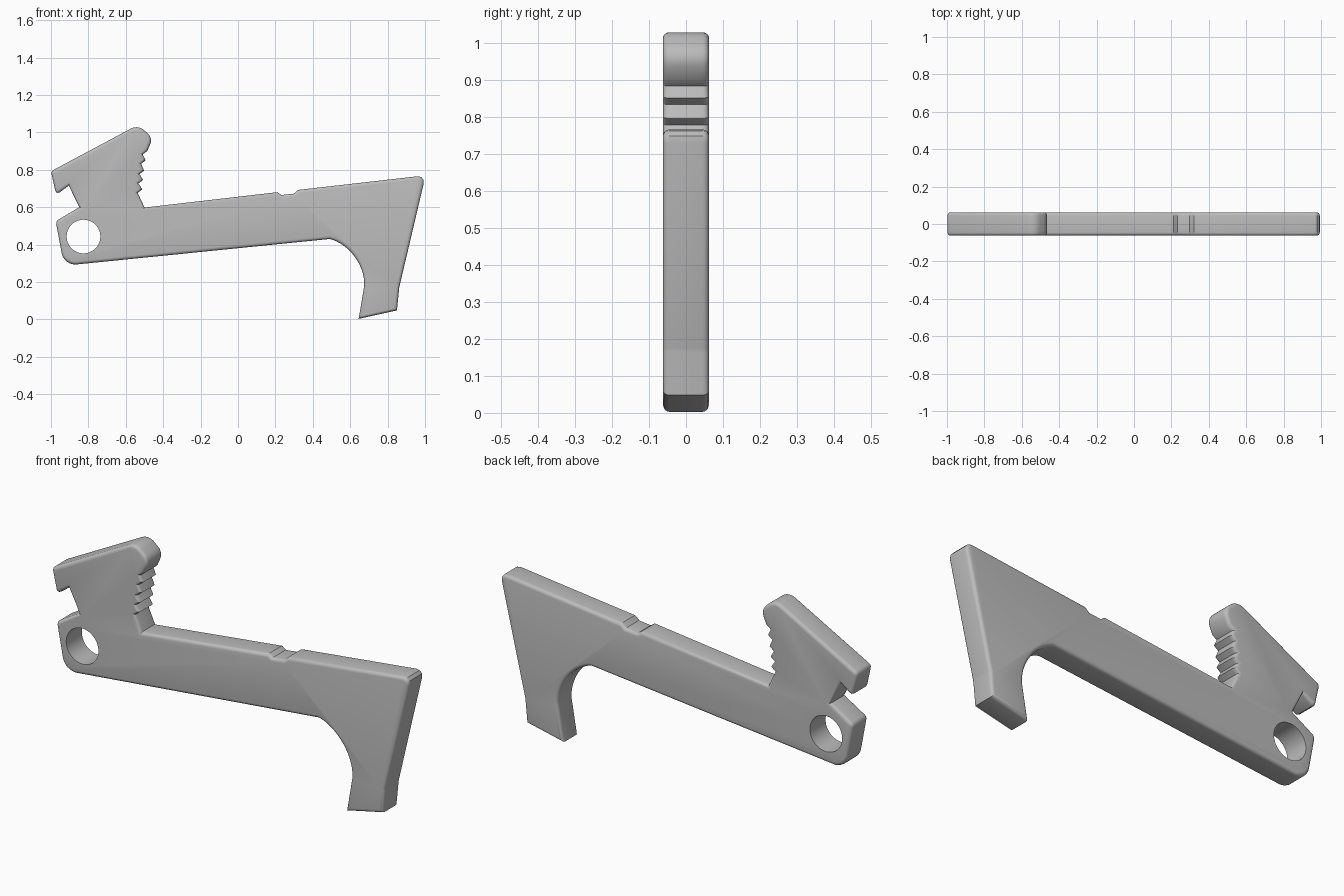
import bpy, bmesh, math
from mathutils import Vector
from mathutils.geometry import interpolate_bezier

HALF = 0.0625   # half thickness
ROUND = 0.017   # edge rounding

cube = bpy.data.objects.get("Cube")
if cube:
    bpy.data.objects.remove(cube, do_unlink=True)

grey = bpy.data.materials.new("plain grey")
grey.use_nodes = True
colour = (0.5, 0.5, 0.5, 1)
grey.diffuse_color = colour
grey.node_tree.nodes["Principled BSDF"].inputs["Base Color"].default_value = colour


def fillet(corners):
    """Replace each (x, z, radius) corner by an arc."""
    out = []
    for i, (x, z, r) in enumerate(corners):
        p = Vector((x, z))
        if r == 0:
            out.append(p)
            continue
        a = (Vector(corners[i - 1][:2]) - p).normalized()
        b = (Vector(corners[(i + 1) % len(corners)][:2]) - p).normalized()
        half = a.angle(b) / 2
        centre = p + (a + b).normalized() * r / math.sin(half)
        start = p + a * r / math.tan(half) - centre
        end = p + b * r / math.tan(half) - centre
        steps = max(3, round(r * 110))
        for k in range(steps + 1):
            d = start.lerp(end, k / steps) if half > 0.8 else start.slerp(end, k / steps)
            out.append(centre + d.normalized() * r)
    return out


# Head: sloped top, rounded tip, grip teeth down the inner side
outline = [(-1.0, 0.792, 0.02), (-0.535, 1.04, 0.06), (-0.455, 0.97, 0.05)]
for z, x in ((0.9, -0.485), (0.85, -0.494), (0.795, -0.502),
             (0.745, -0.508), (0.695, -0.512)):
    outline += [(x, z, 0), (x - 0.024, z - 0.018, 0)]
outline += [(-0.5, 0.598, 0)]

# Beam top with its shallow notch, then the far end and foot
outline += [(0.21, 0.68, 0), (0.232, 0.665, 0), (0.298, 0.672, 0), (0.32, 0.692, 0),
            (1.003, 0.77, 0.03), (0.862, 0.17, 0.1), (0.85, 0.048, 0), (0.645, 0.003, 0)]

# Hooked inner curve of the foot
hook = interpolate_bezier(Vector((0.675, 0.18)), Vector((0.68, 0.3)),
                          Vector((0.58, 0.41)), Vector((0.49, 0.43)), 16)
outline += [(p.x, p.y, 0) for p in hook]

# Pivot end and the open jaw
outline += [(-0.93, 0.287, 0.075), (-0.975, 0.525, 0.025), (-0.848, 0.6, 0),
            (-0.905, 0.715, 0), (-0.972, 0.665, 0.015)]

bm = bmesh.new()
verts = [bm.verts.new((p.x, -HALF, p.y)) for p in fillet(outline)]
face = bm.faces.new(verts)
moved = bmesh.ops.extrude_face_region(bm, geom=[face])["geom"]
bmesh.ops.translate(bm, vec=(0, 2 * HALF, 0),
                    verts=[g for g in moved if isinstance(g, bmesh.types.BMVert)])
bmesh.ops.recalc_face_normals(bm, faces=bm.faces)
rims = [e for e in bm.edges if abs(e.verts[0].co.y - e.verts[1].co.y) < 1e-5]
bmesh.ops.bevel(bm, geom=rims, offset=ROUND, segments=4, profile=0.5,
                affect='EDGES', clamp_overlap=False)
mesh = bpy.data.meshes.new("lever_body")
bm.to_mesh(mesh)
bm.free()
body = bpy.data.objects.new("lever_body", mesh)
bpy.context.collection.objects.link(body)
mesh.materials.append(grey)

# Pivot hole
bpy.ops.mesh.primitive_cylinder_add(vertices=64, radius=0.09, depth=0.5,
                                    location=(-0.826, 0, 0.443),
                                    rotation=(math.pi / 2, 0, 0))
cutter = bpy.context.object
cutter.name = "pivot_hole_cutter"
cutter.data.materials.append(grey)
cutter.hide_render = True
cutter.hide_set(True)
cut = body.modifiers.new("pivot_hole", 'BOOLEAN')
cut.operation = 'DIFFERENCE'
cut.solver = 'EXACT'
cut.object = cutter

bpy.context.view_layer.objects.active = body
body.select_set(True)
bpy.ops.object.modifier_apply(modifier=cut.name)
bpy.data.objects.remove(cutter, do_unlink=True)
bpy.ops.object.shade_smooth_by_angle(angle=math.radians(35))
